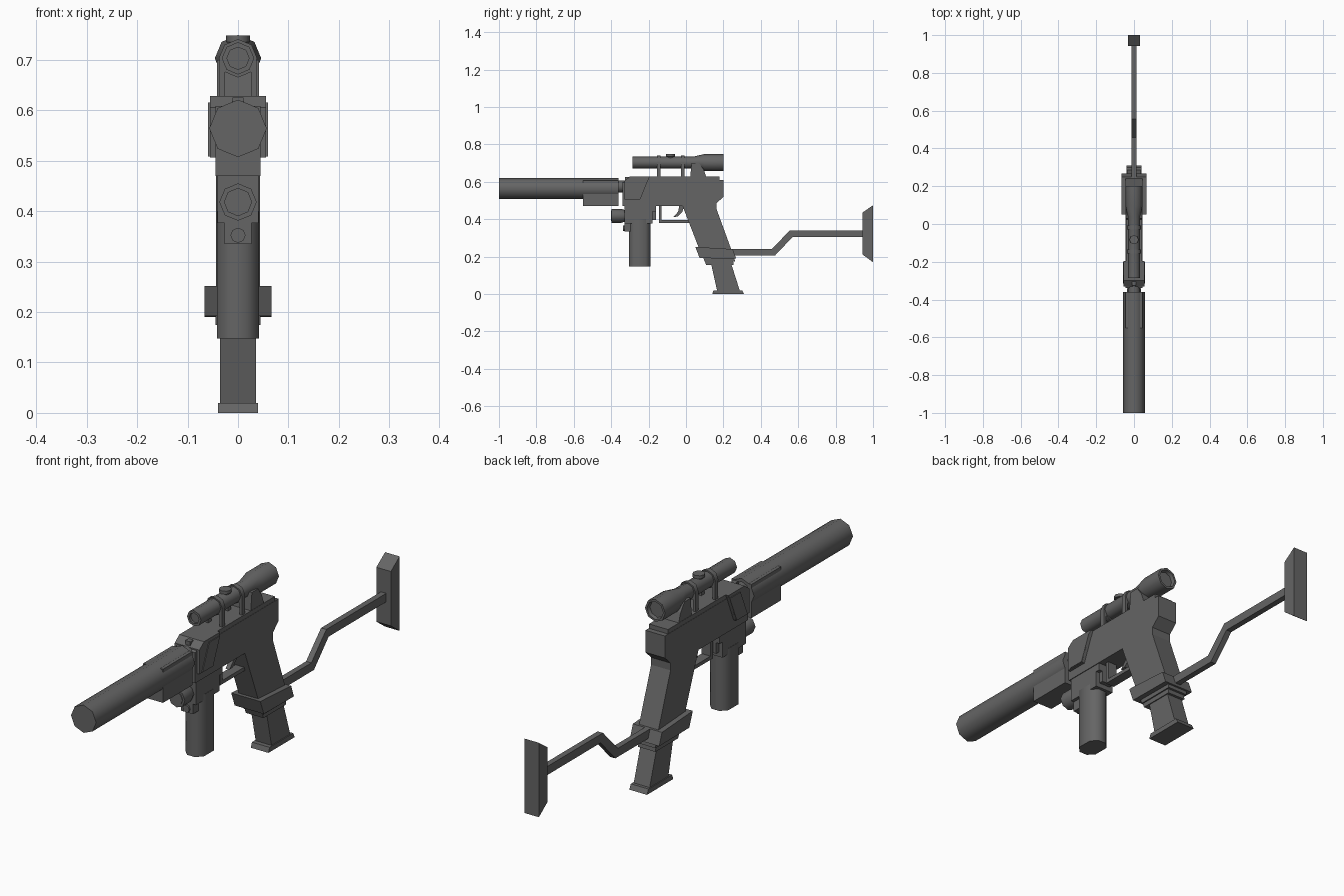
import bpy, bmesh
from math import radians, cos, sin, pi

dark = bpy.data.materials.new("dark_metal")
dark.diffuse_color = (0.13, 0.13, 0.13, 1)


def finish(name, bm, smooth=False):
    bmesh.ops.recalc_face_normals(bm, faces=bm.faces)
    me = bpy.data.meshes.new(name)
    bm.to_mesh(me)
    bm.free()
    me.materials.append(dark)
    ob = bpy.data.objects.new(name, me)
    bpy.context.collection.objects.link(ob)
    if smooth:
        bpy.ops.object.select_all(action='DESELECT')
        ob.select_set(True)
        bpy.context.view_layer.objects.active = ob
        bpy.ops.object.shade_smooth_by_angle(angle=radians(60))
    return ob


def loft(name, rings, smooth=False):
    """Skin a list of equal-length point rings and cap both ends."""
    bm = bmesh.new()
    vs = [[bm.verts.new(p) for p in r] for r in rings]
    n = len(rings[0])
    for a, b in zip(vs, vs[1:]):
        for i in range(n):
            bm.faces.new((a[i], a[(i + 1) % n], b[(i + 1) % n], b[i]))
    bm.faces.new(vs[0])
    bm.faces.new(vs[-1])
    return finish(name, bm, smooth)


def plate(name, profile, x0, x1):
    """Extrude a side (y, z) profile from x0 to x1."""
    return loft(name, [[(x, y, z) for y, z in profile] for x in (x0, x1)])


def slab(name, profile, w):
    return plate(name, profile, -w, w)


def box(name, y0, y1, z0, z1, w):
    return slab(name, [(y0, z0), (y1, z0), (y1, z1), (y0, z1)], w)


def tube(name, z, stations, n=8):
    """Turned part along y; stations are (y, radius)."""
    return loft(name, [[(r * cos(2 * pi * i / n), y, z + r * sin(2 * pi * i / n))
                        for i in range(n)] for y, r in stations], True)


# suppressor, its under-block and the barrel neck
tube("suppressor", 0.564, [(-1, 0.057), (-0.36, 0.057)])
box("suppressor_block", -0.55, -0.36, 0.47, 0.608, 0.045)
tube("barrel_neck", 0.575, [(-0.37, 0.033), (-0.3, 0.033)])

# receiver and grip in one outline
slab("receiver_grip", [(-0.34, 0.47), (-0.34, 0.595), (-0.31, 0.61), (0.2, 0.61), (0.2, 0.52),
                       (0.163, 0.485), (0.163, 0.455), (0.245, 0.23), (0.075, 0.23),
                       (-0.018, 0.47)], 0.044)
box("top_rail", -0.2, 0.178, 0.6, 0.628, 0.043)
box("front_sight", -0.325, -0.3, 0.6, 0.625, 0.011)

# slanted front cheek block with a raised strip on each side
slab("cheek_block", [(-0.33, 0.506), (-0.245, 0.506), (-0.195, 0.628), (-0.3, 0.628),
                     (-0.33, 0.605)], 0.056)
slab("cheek_strip", [(-0.315, 0.508), (-0.245, 0.508), (-0.2, 0.615), (-0.27, 0.615)], 0.059)

# magazine well collars, magazine and base plate
slab("collar", [(0.05, 0.252), (0.25, 0.24), (0.268, 0.19), (0.073, 0.192)], 0.066)
slab("collar_step", [(0.09, 0.2), (0.258, 0.2), (0.262, 0.174), (0.1, 0.174)], 0.045)
slab("collar_lip", [(0.1, 0.175), (0.252, 0.175), (0.255, 0.155), (0.108, 0.155)], 0.04)
slab("magazine", [(0.128, 0.19), (0.233, 0.19), (0.29, 0.01), (0.168, 0.01)], 0.036)
slab("magazine_base", [(0.14, 0.0), (0.31, 0.0), (0.3, 0.02), (0.147, 0.02)], 0.04)

# foregrip with bevelled corners
outline = [(0.018, -0.305), (0.042, -0.28), (0.042, -0.215), (0.018, -0.19)]
outline += [(-x, y) for x, y in reversed(outline)]
loft("foregrip", [[(x, y, z) for x, y in outline] for z in (0.147, 0.4)], True)
box("foregrip_mount", -0.33, -0.178, 0.376, 0.455, 0.041)
box("mount_rail", -0.33, -0.16, 0.44, 0.475, 0.041)
box("mount_tail", -0.185, -0.16, 0.395, 0.45, 0.025)

# lamp and aiming module
tube("lamp", 0.418, [(-0.397, 0.037), (-0.345, 0.037), (-0.325, 0.03)])
tube("lamp_lens", 0.418, [(-0.4, 0.028), (-0.39, 0.028)])
box("aiming_module", -0.33, -0.29, 0.335, 0.38, 0.027)
tube("aiming_lens", 0.352, [(-0.337, 0.015), (-0.32, 0.015)])

# trigger and guard
box("guard_bar", -0.145, 0.025, 0.38, 0.395, 0.02)
box("guard_front", -0.145, -0.13, 0.38, 0.475, 0.02)
slab("trigger", [(-0.035, 0.475), (-0.042, 0.44), (-0.068, 0.412), (-0.045, 0.414),
                 (-0.02, 0.44), (-0.008, 0.475)], 0.009)

# scope body with recessed lenses
tube("scope", 0.703, [(-0.275, 0.022), (-0.285, 0.022), (-0.285, 0.032), (0.04, 0.032),
                      (0.1, 0.046), (0.2, 0.046), (0.2, 0.037), (0.185, 0.034)])
for i, y in enumerate((-0.146, -0.018)):
    tube(f"scope_ring_{i}", 0.703, [(y - 0.01, 0.038), (y + 0.01, 0.038)])
    for s, side in ((1, "right"), (-1, "left")):
        plate(f"scope_post_{i}_{side}", [(y - 0.01, 0.62), (y + 0.01, 0.62), (y + 0.01, 0.705),
                                         (y - 0.01, 0.705)], s * 0.026, s * 0.037)
slab("scope_rear_mount", [(0.022, 0.62), (0.11, 0.62), (0.095, 0.665), (0.07, 0.7),
                          (0.03, 0.7)], 0.042)

# scope adjustment turret
loft("scope_turret", [[(r * cos(i * pi / 4), -0.083 + r * sin(i * pi / 4), z) for i in range(8)]
                      for z, r in ((0.72, 0.017), (0.734, 0.017), (0.735, 0.024), (0.748, 0.024))],
     True)

# folding stock rod and butt
slab("stock_rod", [(0.22, 0.205), (0.475, 0.205), (0.57, 0.305), (0.95, 0.305), (0.95, 0.34),
                   (0.555, 0.34), (0.458, 0.24), (0.22, 0.24)], 0.012)
slab("stock_butt", [(0.943, 0.212), (1.0, 0.17), (1.0, 0.475), (0.943, 0.435)], 0.033)
